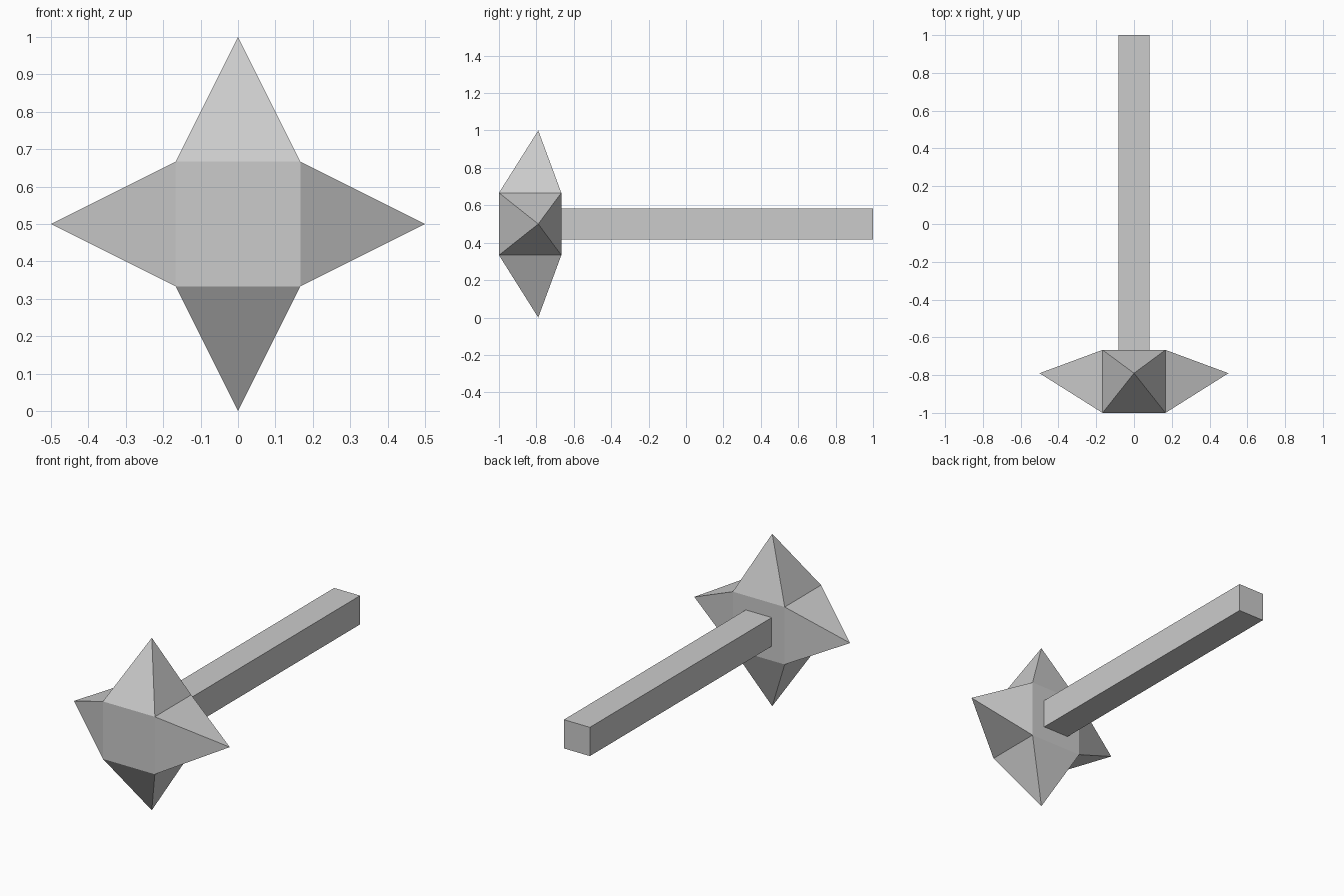
import bpy, bmesh
from mathutils import Matrix, Vector

if "Cube" in bpy.data.objects:
    bpy.data.objects.remove(bpy.data.objects["Cube"])


def box(bm, size, centre):
    m = Matrix.Translation(centre) @ Matrix.Diagonal((*size, 1))
    bmesh.ops.create_cube(bm, size=1, matrix=m)
    bm.normal_update()


def finish(bm, name):
    mesh = bpy.data.meshes.new(name)
    bm.to_mesh(mesh)
    bm.free()
    obj = bpy.data.objects.new(name, mesh)
    bpy.context.collection.objects.link(obj)


HEAD = 1 / 3       # cube edge of the head
GRIP = 1 / 6       # square section of the handle
MID_Z = 0.5
BACK_Y = -1 + HEAD
TIP_Y = -0.79      # spike tips sit slightly behind the head's middle

# Head: cube whose four side faces are pulled out into spikes
bm = bmesh.new()
box(bm, (HEAD, HEAD, HEAD), (0, -1 + HEAD / 2, MID_Z))
for face in [f for f in bm.faces if abs(f.normal.y) < 0.5]:
    direction = face.normal.copy()
    tip = bmesh.ops.poke(bm, faces=[face])["verts"][0]
    tip.co = Vector((0, TIP_Y, MID_Z)) + direction * 0.5
finish(bm, "spiked_head")

# Handle: square bar from the back of the head, open where it joins
bm = bmesh.new()
length = 1 - BACK_Y
box(bm, (GRIP, length, GRIP), (0, BACK_Y + length / 2, MID_Z))
hidden = [f for f in bm.faces if f.normal.y < -0.5]
bmesh.ops.delete(bm, geom=hidden, context="FACES_ONLY")
finish(bm, "handle")
